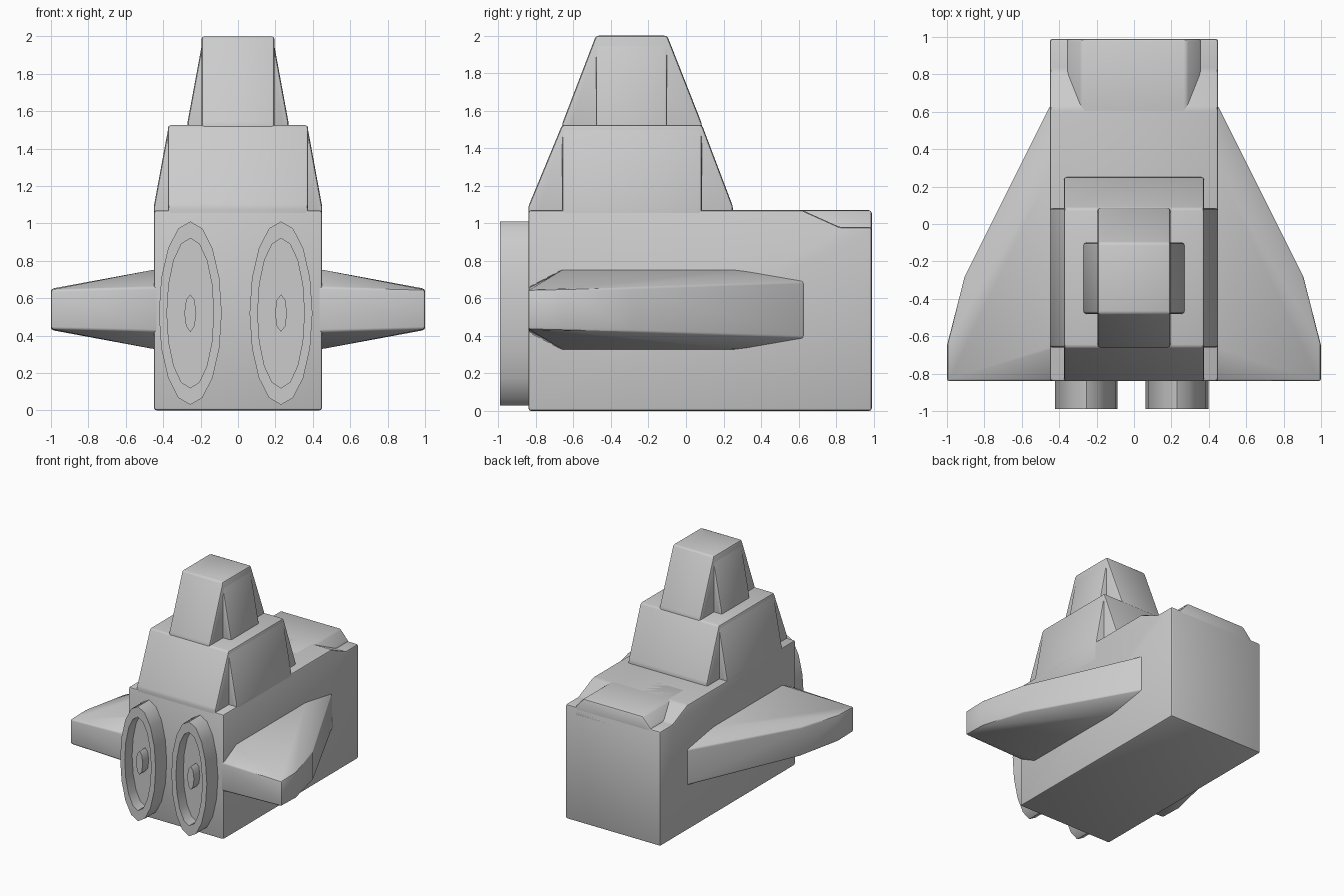
import bpy, bmesh, math
from mathutils import Vector

if "Cube" in bpy.data.objects:
    bpy.data.objects.remove(bpy.data.objects["Cube"])

grey = bpy.data.materials.new("plain grey")
grey.diffuse_color = (0.6, 0.6, 0.6, 1)
grey.use_nodes = True
grey.node_tree.nodes["Principled BSDF"].inputs["Base Color"].default_value = grey.diffuse_color


def finish(name, bm, bevel=0.0, angle=35):
    bmesh.ops.recalc_face_normals(bm, faces=bm.faces)
    me = bpy.data.meshes.new(name)
    bm.to_mesh(me)
    bm.free()
    me.materials.append(grey)
    ob = bpy.data.objects.new(name, me)
    bpy.context.collection.objects.link(ob)
    bpy.ops.object.select_all(action='DESELECT')
    ob.select_set(True)
    bpy.context.view_layer.objects.active = ob
    if bevel:
        m = ob.modifiers.new("soft edges", 'BEVEL')
        m.width = bevel
        m.segments = 2
        m.limit_method = 'ANGLE'
        m.angle_limit = math.radians(20)
        bpy.ops.object.modifier_apply(modifier=m.name)
    bpy.ops.object.shade_smooth_by_angle(angle=math.radians(angle))
    return ob


def prism(name, profile, axis, a, b, bevel=0.015):
    """Extrude a (side, z) profile along axis 'x' or 'y' from a to b."""
    bm = bmesh.new()
    put = (lambda u, z, t: (t, u, z)) if axis == 'x' else (lambda u, z, t: (u, t, z))
    lo = [bm.verts.new(put(u, z, a)) for u, z in profile]
    hi = [bm.verts.new(put(u, z, b)) for u, z in profile]
    n = len(profile)
    bm.faces.new(lo)
    bm.faces.new(hi[::-1])
    for i in range(n):
        j = (i + 1) % n
        bm.faces.new((lo[i], lo[j], hi[j], hi[i]))
    return finish(name, bm, bevel)


def ramp(u0, u1, t0, t1, zb, z0, z1):
    """Profile: straight foot from zb to z0, then tapering to z1."""
    return [(u0, zb), (u0, z0), (t0, z1), (t1, z1), (u1, z0), (u1, zb)]


# Hull with lowered rear shoulders, and the raised spine between them
prism("hull", [(-.84, 0), (-.84, 1.07), (.62, 1.07), (.82, .98), (.99, .98), (.99, 0)],
      'x', -.45, .45)
prism("rear_spine", ramp(-.36, .36, -.28, .28, .9, .98, 1.07), 'y', .4, .99)

# Two tower tiers: each is a front/back ramp crossed with a side ramp
prism("lower_tier_long", ramp(-.84, .25, -.66, .085, .9, 1.09, 1.525), 'x', -.375, .375)
prism("lower_tier_wide", ramp(-.45, .45, -.37, .37, .9, 1.09, 1.525), 'y', -.66, .085)
prism("upper_tier_long", ramp(-.66, .085, -.48, -.1, 1.4, 1.53, 2.0), 'x', -.195, .195)
prism("upper_tier_wide", ramp(-.27, .27, -.185, .185, 1.4, 1.54, 2.0), 'y', -.48, -.1)

# Wings: thick at the root, with a blunt outer edge
for s, side in ((-1, "left"), (1, "right")):
    bm = bmesh.new()
    # x, y, half thickness about mid height
    for x, y, h in ((.40, -.66, .215), (.46, -.66, .21), (.40, .26, .215), (.46, .26, .21),
                    (.40, -.84, .12), (1.0, -.84, .105), (1.0, -.65, .11),
                    (.905, -.28, .12), (.45, .63, .15), (.40, .63, .17)):
        for d in (-h, h):
            bm.verts.new((s * x, y, .54 + d))
    bmesh.ops.convex_hull(bm, input=bm.verts)
    bmesh.ops.dissolve_limit(bm, angle_limit=math.radians(2), verts=bm.verts, edges=bm.edges)
    finish(side + "_wing", bm, 0.012)


def oval(name, cx, rings, sides):
    """Skin a row of (x radius, z radius, y) oval rings, closing both ends."""
    bm = bmesh.new()
    loops = []
    for rx, rz, y in rings:
        loops.append([bm.verts.new((cx + rx * math.cos(2 * math.pi * i / sides), y,
                                    .52 + rz * math.sin(2 * math.pi * i / sides)))
                      for i in range(sides)])
    for p, q in zip(loops, loops[1:]):
        for i in range(sides):
            j = (i + 1) % sides
            bm.faces.new((p[i], p[j], q[j], q[i]))
    bm.faces.new(loops[0])
    bm.faces.new(loops[-1])
    finish(name, bm, 0, 50)


# Oval engines with a recessed face and a small hub
for cx, side in ((-.255, "left"), (.23, "right")):
    oval(side + "_engine", cx, ((.168, .49, -.8), (.168, .49, -.99),
                                (.125, .40, -.99), (.125, .40, -.89)), 16)
    oval(side + "_hub", cx, ((.032, .10, -.88), (.032, .10, -.97)), 8)
